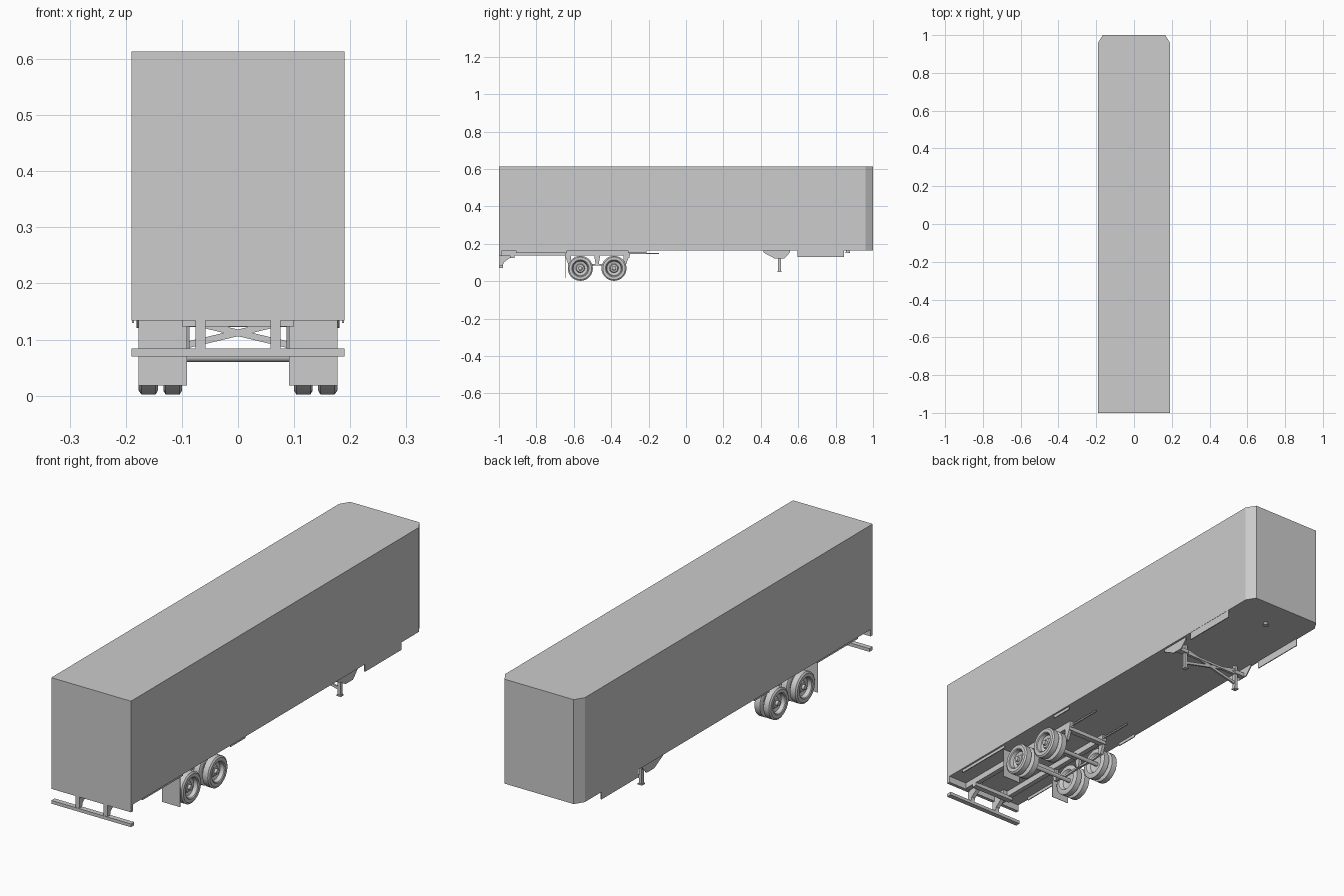
import bpy, bmesh, math
from mathutils import Vector

if "Cube" in bpy.data.objects:
    bpy.data.objects.remove(bpy.data.objects["Cube"])

grey = bpy.data.materials.new("plain grey")
grey.diffuse_color = (0.604, 0.604, 0.604, 1)
grey.use_nodes = True
grey.node_tree.nodes["Principled BSDF"].inputs["Base Color"].default_value = grey.diffuse_color


def finish(name, bm, smooth=False):
    bmesh.ops.recalc_face_normals(bm, faces=bm.faces)
    me = bpy.data.meshes.new(name)
    bm.to_mesh(me)
    bm.free()
    me.materials.append(grey)
    ob = bpy.data.objects.new(name, me)
    bpy.context.collection.objects.link(ob)
    if smooth:
        bpy.ops.object.select_all(action='DESELECT')
        ob.select_set(True)
        bpy.context.view_layer.objects.active = ob
        bpy.ops.object.shade_smooth_by_angle(angle=math.radians(35))
    return ob


def extrude(name, pts, vec):
    """Solid from a planar outline swept along vec."""
    bm = bmesh.new()
    f = bm.faces.new([bm.verts.new(p) for p in pts])
    r = bmesh.ops.extrude_face_region(bm, geom=[f], use_keep_orig=True)
    vs = [g for g in r["geom"] if isinstance(g, bmesh.types.BMVert)]
    bmesh.ops.translate(bm, verts=vs, vec=Vector(vec))
    return finish(name, bm)


def box(name, x0, x1, y0, y1, z0, z1):
    return extrude(name, [(x0, y0, z0), (x1, y0, z0), (x1, y1, z0), (x0, y1, z0)], (0, 0, z1 - z0))


def plate(name, yz, x0, x1):
    """Side-view outline given thickness along x."""
    return extrude(name, [(x0, y, z) for y, z in yz], (x1 - x0, 0, 0))


def lathe(name, profile, y, z, side=1, n=28):
    """Spin an (x, radius) profile round an axle line."""
    bm = bmesh.new()
    rings = []
    for x, r in profile:
        rings.append([bm.verts.new((side * x, y + r * math.cos(2 * math.pi * i / n),
                                    z + r * math.sin(2 * math.pi * i / n))) for i in range(n)])
    for a, b in zip(rings, rings[1:]):
        for i in range(n):
            bm.faces.new((a[i], a[(i + 1) % n], b[(i + 1) % n], b[i]))
    bm.faces.new(rings[0])
    bm.faces.new(rings[-1])
    return finish(name, bm, True)


FLOOR = 0.163

# Cargo body with chamfered nose corners, and the deeper rear sill
extrude("cargo_body", [(-0.19, -1, FLOOR), (0.19, -1, FLOOR), (0.19, 0.96, FLOOR), (0.165, 1, FLOOR),
                       (-0.165, 1, FLOOR), (-0.19, 0.96, FLOOR)], (0, 0, 0.613 - FLOOR))
box("rear_sill", -0.19, 0.19, -1, -0.985, 0.134, FLOOR)

# Rear underride guard
box("rear_bumper", -0.19, 0.19, -1, -0.978, 0.07, 0.084)

# Coupling pin under the nose
bm = bmesh.new()
bmesh.ops.create_cone(bm, cap_ends=True, segments=16, radius1=0.013, radius2=0.008, depth=0.014)
bmesh.ops.translate(bm, verts=bm.verts, vec=(0, 0.865, FLOOR - 0.006))
finish("coupling_pin", bm, True)

# Cross members of the bogie frame
for y in (-0.93, -0.635, -0.475, -0.315):
    box("bogie_cross_member", -0.1, 0.1, y - 0.012, y + 0.012, 0.123, 0.14)

# Axles
AXLES = (-0.565, -0.385)
WZ, WR = 0.069, 0.067
for y in AXLES:
    lathe("axle", [(-0.145, 0.009), (0.145, 0.009)], y, WZ, 1, 16)

# Wheel profiles: outer wheel is deeply dished with a hub, inner wheel is plain
outer = [(0.150, 0.012), (0.150, 0.042), (0.143, 0.046), (0.143, 0.060), (0.147, 0.067), (0.172, 0.067),
         (0.177, 0.060), (0.177, 0.046), (0.174, 0.042), (0.158, 0.038), (0.154, 0.024),
         (0.162, 0.020), (0.163, 0.011), (0.174, 0.010), (0.175, 0.006)]
inner = [(0.118, 0.010), (0.114, 0.036), (0.103, 0.042), (0.100, 0.046), (0.100, 0.060), (0.104, 0.067),
         (0.129, 0.067), (0.133, 0.060), (0.133, 0.046), (0.130, 0.042), (0.125, 0.012)]

for s in (1, -1):
    # Dual wheels
    for y in AXLES:
        lathe("outer_wheel", outer, y, WZ, s)
        lathe("inner_wheel", inner, y, WZ, s)
        lathe("wheel_drum", [(0.12, 0.034), (0.152, 0.034)], y, WZ, s, 20)
    # Bogie slide rails, thin under-floor runners and side strips
    box("slide_rail", s * 0.078, s * 0.1, -0.985, -0.30, 0.137, FLOOR)
    box("floor_runner", s * 0.082, s * 0.089, -0.5, -0.145, 0.146, 0.152)
    for y0, y1 in ((-0.91, -0.635), (-0.31, -0.21)):
        box("side_strip", s * 0.178, s * 0.182, y0, y1, 0.15, FLOOR)
    # Spring hangers and leaf springs
    for y, lean in ((-0.632, 0.012), (-0.475, 0), (-0.318, -0.012)):
        plate("spring_hanger", [(y - 0.016, 0.138), (y + 0.016, 0.138), (y + lean + 0.007, 0.084),
                                (y + lean - 0.007, 0.084)], s * 0.086, s * 0.1)
    plate("leaf_spring", [(-0.62, 0.086), (-0.565, 0.078), (-0.475, 0.084), (-0.385, 0.078), (-0.33, 0.086),
                          (-0.33, 0.094), (-0.385, 0.088), (-0.475, 0.092), (-0.565, 0.088), (-0.62, 0.094)],
          s * 0.09, s * 0.099)
    # Mud flaps
    box("mud_flap", s * 0.091, s * 0.177, -0.647, -0.645, 0.018, 0.15)
    # Bumper uprights with sloped gussets
    plate("bumper_upright", [(-0.998, 0.08), (-0.98, 0.08), (-0.975, 0.1), (-0.925, 0.138), (-0.925, FLOOR),
                             (-0.998, FLOOR)], s * 0.058, s * 0.076)
    # Forward side panels
    box("side_panel", s * 0.185, s * 0.189, 0.595, 0.845, 0.13, FLOOR)
    # Landing gear: mounting plate, leg and foot
    plate("landing_gear_plate", [(0.415, FLOOR), (0.555, FLOOR), (0.555, 0.153), (0.525, 0.121), (0.475, 0.121),
                                 (0.415, 0.153)], s * 0.176, s * 0.181)
    box("landing_gear_bracket", s * 0.13, s * 0.177, 0.488, 0.512, 0.123, 0.14)
    box("landing_leg", s * 0.13, s * 0.144, 0.493, 0.507, 0.055, FLOOR)
    box("landing_foot", s * 0.127, s * 0.147, 0.49, 0.51, 0.05, 0.056)
    # Diagonal brace running across to the other leg
    extrude("landing_brace", [(s * -0.135, 0.496, 0.074), (s * -0.135, 0.496, 0.086), (s * 0.135, 0.496, 0.15),
                              (s * 0.135, 0.496, 0.138)], (0, 0.008, 0))

# Cross tube joining the landing legs
box("landing_cross_tube", -0.135, 0.135, 0.494, 0.506, 0.122, 0.132)
